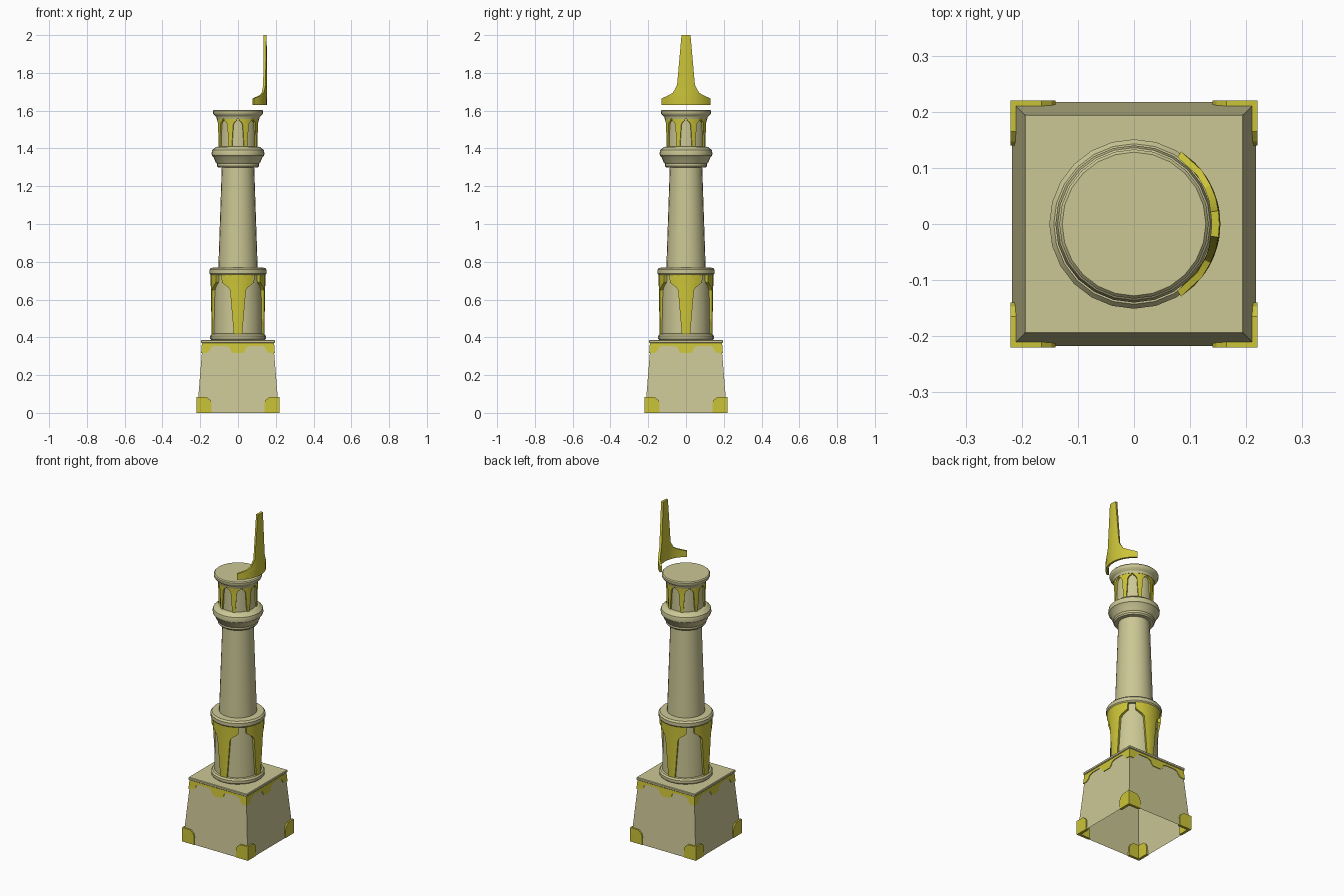
import bpy, bmesh, math
from mathutils import Matrix

if "Cube" in bpy.data.objects:
    bpy.data.objects.remove(bpy.data.objects["Cube"])


def material(name, rgb):
    m = bpy.data.materials.new(name)
    m.diffuse_color = (*rgb, 1)
    m.use_nodes = True
    m.node_tree.nodes["Principled BSDF"].inputs["Base Color"].default_value = m.diffuse_color
    return m


STONE = material("stone", (0.60, 0.57, 0.30))
GOLD = material("gold", (0.60, 0.55, 0.04))


def finish(bm, name, mat, smooth=False):
    bmesh.ops.recalc_face_normals(bm, faces=bm.faces)
    me = bpy.data.meshes.new(name)
    bm.to_mesh(me)
    bm.free()
    me.materials.append(mat)
    ob = bpy.data.objects.new(name, me)
    bpy.context.collection.objects.link(ob)
    if smooth:
        bpy.ops.object.select_all(action='DESELECT')
        bpy.context.view_layer.objects.active = ob
        ob.select_set(True)
        bpy.ops.object.shade_smooth_by_angle(angle=math.radians(30))
    return ob


def lathe(name, profile, sides=24):
    """Revolve (radius, z) points and close both ends."""
    bm = bmesh.new()
    rings = [[bm.verts.new((r * math.cos(a), r * math.sin(a), z))
              for a in (2 * math.pi * i / sides for i in range(sides))]
             for r, z in profile]
    for lo, hi in zip(rings, rings[1:]):
        for i in range(sides):
            j = (i + 1) % sides
            bm.faces.new((lo[i], lo[j], hi[j], hi[i]))
    bm.faces.new(rings[0])
    bm.faces.new(rings[-1])
    return finish(bm, name, STONE, True)


def curved_panel(name, rows, centre, segs=6):
    """Solid plate wrapped round the axis; rows of (z, half angle, inner r, outer r)."""
    bm = bmesh.new()
    grids = [[], []]
    for z, half, *radii in rows:
        for grid, r in zip(grids, radii):
            angles = [math.radians(centre + half * (2 * i / segs - 1)) for i in range(segs + 1)]
            grid.append([bm.verts.new((r * math.cos(a), r * math.sin(a), z)) for a in angles])
    inner, outer = grids
    for g in grids:
        for lo, hi in zip(g, g[1:]):
            for i in range(segs):
                bm.faces.new((lo[i], lo[i + 1], hi[i + 1], hi[i]))
    for k in (0, -1):
        for i in range(segs):
            bm.faces.new((inner[k][i], inner[k][i + 1], outer[k][i + 1], outer[k][i]))
        for r in range(len(rows) - 1):
            bm.faces.new((inner[r][k], inner[r + 1][k], outer[r + 1][k], outer[r][k]))
    return finish(bm, name, GOLD, True)


def plate(bm, front, back):
    """Flat plate between two matching outlines."""
    f = [bm.verts.new(p) for p in front]
    b = [bm.verts.new(p) for p in back]
    bm.faces.new(f)
    bm.faces.new(b)
    for i in range(len(f)):
        j = (i + 1) % len(f)
        bm.faces.new((f[i], f[j], b[j], b[i]))


def wall(z):
    """Half width of the tapered pedestal at height z."""
    return 0.217 - 0.03 * z / 0.37


# Tapered pedestal, open underneath
bm = bmesh.new()
rings = [[bm.verts.new((sx * wall(z), sy * wall(z), z))
          for sx, sy in ((-1, -1), (1, -1), (1, 1), (-1, 1))] for z in (0, 0.37)]
for i in range(4):
    j = (i + 1) % 4
    bm.faces.new((rings[0][i], rings[0][j], rings[1][j], rings[1][i]))
finish(bm, "pedestal", STONE)

# Slab on the pedestal
bm = bmesh.new()
bmesh.ops.create_cube(bm, size=1, matrix=Matrix.Translation((0, 0, 0.378))
                      @ Matrix.Diagonal((0.392, 0.392, 0.016, 1)))
bmesh.ops.bevel(bm, geom=bm.edges[:], offset=0.003, segments=1, affect='EDGES')
finish(bm, "pedestal_slab", STONE)

# Corner feet, an arm along each wall
foot = [(0, 0), (0.08, 0), (0.08, 0.05), (0.073, 0.068), (0.055, 0.083), (0, 0.085)]
for n, (sx, sy) in enumerate(((-1, -1), (1, -1), (1, 1), (-1, 1))):
    bm = bmesh.new()
    for swap in (False, True):
        sides = []
        for depth in (0.22, 0.204):
            pts = [(0.22 - u, depth, z) for u, z in foot]
            sides.append([(sx * (b if swap else a), sy * (a if swap else b), z) for a, b, z in pts])
        plate(bm, *sides)
    finish(bm, f"corner_foot_{n + 1}", GOLD)

# Scalloped trim below the slab
half = [(0.025, 0.317), (0.038, 0.328), (0.042, 0.345), (0.065, 0.355), (0.125, 0.355),
        (0.145, 0.347), (0.15, 0.332), (0.165, 0.318), (None, 0.316), (None, 0.371)]
for n in range(4):
    bm = bmesh.new()
    sides = []
    for off in (0.004, -0.004):
        right = [((wall(z) + off) if x is None else x, -wall(z) - off, z) for x, z in half]
        sides.append(right + [(-x, y, z) for x, y, z in reversed(right)])
    plate(bm, *sides)
    bm.transform(Matrix.Rotation(n * math.pi / 2, 4, 'Z'))
    finish(bm, f"pedestal_trim_{n + 1}", GOLD)

# Round column with its mouldings
lathe("column", [
    (0.140, 0.384), (0.147, 0.392), (0.147, 0.408), (0.140, 0.418), (0.130, 0.420),
    (0.127, 0.730), (0.145, 0.730), (0.151, 0.738), (0.151, 0.758), (0.143, 0.768),
    (0.104, 0.770), (0.086, 1.298), (0.106, 1.300), (0.112, 1.308), (0.112, 1.320),
    (0.119, 1.328), (0.130, 1.355), (0.138, 1.362), (0.140, 1.375), (0.136, 1.392),
    (0.116, 1.408), (0.100, 1.410), (0.100, 1.555), (0.112, 1.555), (0.116, 1.568),
    (0.130, 1.580), (0.133, 1.588), (0.133, 1.598), (0.128, 1.604)])

# Four tapering panels on the lower drum
for n in range(4):
    curved_panel(f"lower_panel_{n + 1}", [
        (0.415, 9, 0.125, 0.139), (0.650, 17, 0.125, 0.144), (0.665, 22, 0.125, 0.144),
        (0.690, 36, 0.125, 0.145), (0.732, 37, 0.125, 0.146)], n * 90)

# Eight small panels on the upper drum
for n in range(8):
    curved_panel(f"upper_panel_{n + 1}", [
        (1.408, 4.5, 0.094, 0.107), (1.525, 9, 0.094, 0.109), (1.540, 13, 0.094, 0.109),
        (1.548, 20, 0.094, 0.110), (1.557, 20, 0.094, 0.110)], 22.5 + n * 45, 4)

# Single upright crest piece floating above one side
curved_panel("crest", [
    (1.630, 57, 0.142, 0.154), (1.665, 57, 0.142, 0.154), (1.680, 38, 0.142, 0.154),
    (1.695, 27, 0.141, 0.153), (1.735, 18, 0.140, 0.153), (2.000, 9, 0.138, 0.152)], 0, 10)
